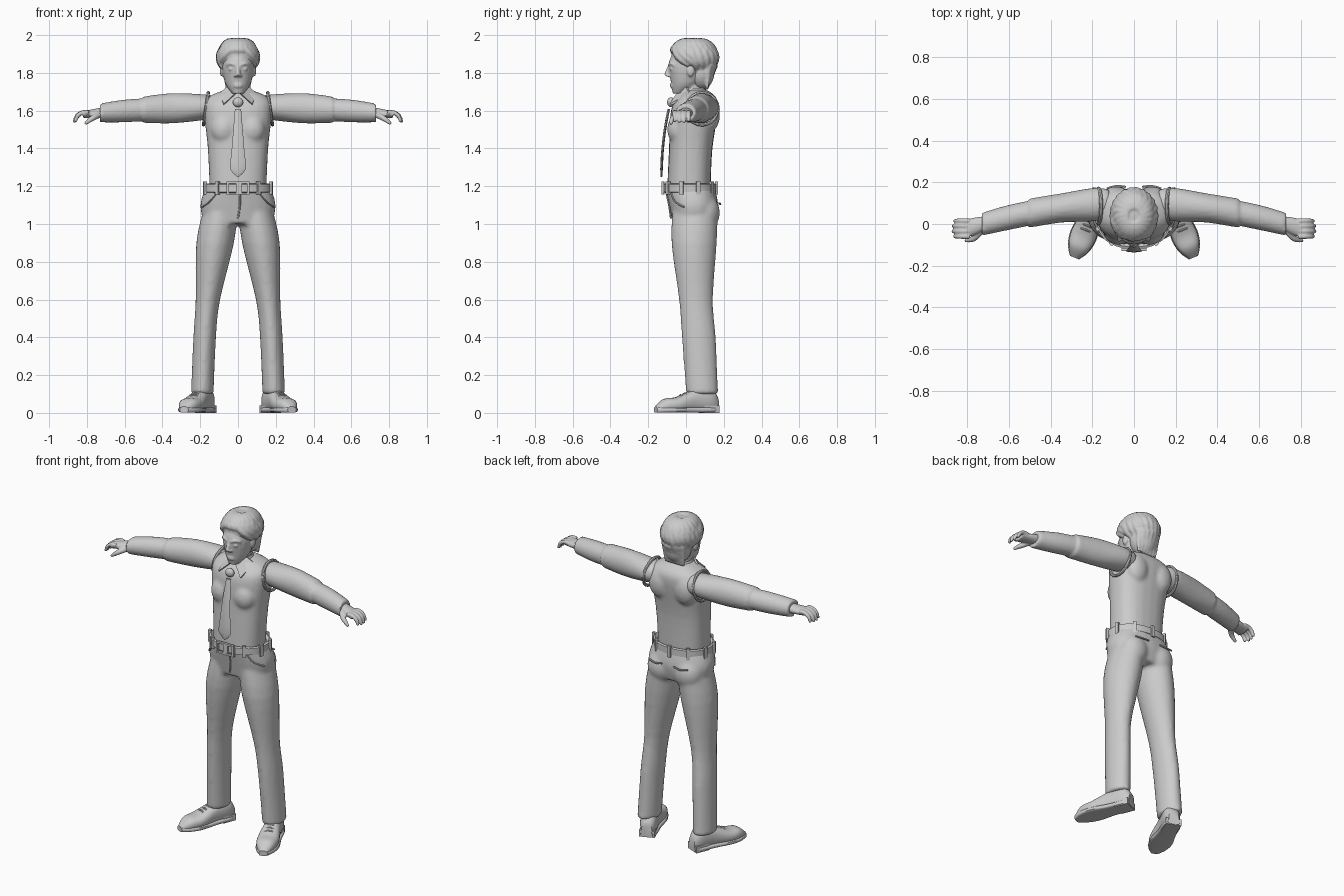
import bpy, bmesh, math, random
from math import sin, cos, pi, tau
from mathutils import Vector, Matrix

random.seed(4)
default_cube = bpy.data.objects.get("Cube")
if default_cube:
    bpy.data.objects.remove(default_cube, do_unlink=True)

tone = (0.6, 0.6, 0.6, 1)
grey = bpy.data.materials.new("plain grey")
grey.use_nodes = True
grey.diffuse_color = tone
grey.node_tree.nodes["Principled BSDF"].inputs["Base Color"].default_value = tone


def smooth_rows(rows, steps):
    """Resample a list of equal-length rows along a smooth spline."""
    rows = [Vector(row) for row in rows]
    result = []
    for i in range(len(rows) - 1):
        before, start, end = rows[max(i - 1, 0)], rows[i], rows[i + 1]
        after = rows[min(i + 2, len(rows) - 1)]
        leave, arrive = (end - before) / 2, (after - start) / 2
        for step in range(steps):
            t = step / steps
            ease = t * t * (3 - 2 * t)
            result.append(start.lerp(end, ease) + leave * (t * (1 - t) ** 2)
                          - arrive * (t * t * (1 - t)))
    return result + [rows[-1]]


def skin(bm, loops):
    """Bridge closed point loops and cap both ends."""
    rings = [[bm.verts.new(point) for point in loop] for loop in loops]
    for low, high in zip(rings, rings[1:]):
        for i in range(len(low)):
            bm.faces.new((low[i - 1], low[i], high[i], high[i - 1]))
    bm.faces.new(rings[0])
    bm.faces.new(rings[-1])


def loft(bm, axis, rows, sides=24, power=2, steps=4):
    """Each row holds a centre point and two half widths across the axis."""
    across = [Vector(unit) for unit in Matrix.Identity(3)]
    across.pop("xyz".index(axis))
    loops = []
    for row in smooth_rows(rows, steps):
        loop = []
        for k in range(sides):
            wave = cos(tau * k / sides), sin(tau * k / sides)
            point = Vector(row[:3])
            for unit, half, w in zip(across, row[3:], wave):
                point += unit * half * math.copysign(abs(w) ** (2 / power), w)
            loop.append(point)
        loops.append(loop)
    skin(bm, loops)


def upright(bm, rows, **style):
    """Centred form: each row holds height, front, back and half width."""
    loft(bm, "z", [(0, (front + back) / 2, z, half, (back - front) / 2)
                   for z, front, back, half in rows], **style)


def tube(bm, points, radii, sides=8, steps=4):
    rows = smooth_rows([(*p, r) for p, r in zip(points, radii)], steps)
    path = [Vector(row[:3]) for row in rows]
    loops = []
    for i, row in enumerate(rows):
        along = path[min(i + 1, len(path) - 1)] - path[max(i - 1, 0)]
        turn = along.to_track_quat("Z", "Y")
        loops.append([path[i] + turn @ Vector((cos(tau * k / sides), sin(tau * k / sides), 0)) * row[3]
                      for k in range(sides)])
    skin(bm, loops)


def ball(bm, centre, radii):
    place = Matrix.Translation(centre) @ Matrix.Diagonal((*radii, 1))
    bmesh.ops.create_uvsphere(bm, u_segments=20, v_segments=12, radius=1, matrix=place)


def box(bm, centre, size, turn=0):
    place = Matrix.Translation(centre) @ Matrix.Rotation(turn, 4, "Z") @ Matrix.Diagonal((*size, 1))
    bmesh.ops.create_cube(bm, size=1, matrix=place)


def both_sides(bm):
    twin = bmesh.ops.duplicate(bm, geom=bm.verts[:] + bm.edges[:] + bm.faces[:])["geom"]
    verts = [item for item in twin if isinstance(item, bmesh.types.BMVert)]
    bmesh.ops.scale(bm, vec=(-1, 1, 1), verts=verts)


def finish(name, bm, voxel=0, rounds=2):
    """Make the object; a voxel size fuses its overlapping forms."""
    bmesh.ops.recalc_face_normals(bm, faces=bm.faces[:])
    mesh = bpy.data.meshes.new(name)
    bm.to_mesh(mesh)
    bm.free()
    mesh.materials.append(grey)
    mesh.shade_smooth()
    mesh.set_sharp_from_angle(angle=math.radians(40))
    part = bpy.data.objects.new(name, mesh)
    bpy.context.collection.objects.link(part)
    if voxel:
        fuse = part.modifiers.new("fuse", "REMESH")
        fuse.mode, fuse.voxel_size, fuse.use_smooth_shade = "VOXEL", voxel, True
        soften = part.modifiers.new("soften", "SMOOTH")
        soften.factor, soften.iterations = 0.5, rounds


# Head: paired features first, then skull, neck, nose and mouth
bm = bmesh.new()
tube(bm, [(.01, -.09, 1.84), (.04, -.08, 1.85), (.06, -.06, 1.84)], [.008] * 3)
ball(bm, (.034, -.077, 1.82), (.016, .01, .008))
ball(bm, (.012, -.095, 1.785), (.01, .01, .007))
ball(bm, (.086, .025, 1.81), (.01, .02, .03))
both_sides(bm)
upright(bm, [(1.69, -.07, 0, .03), (1.75, -.08, .08, .07), (1.86, -.09, .12, .085), (1.96, -.03, .1, .05)])
tube(bm, [(0, .05, 1.62), (0, .03, 1.77)], [.055, .05], sides=16)
tube(bm, [(0, -.085, 1.84), (0, -.105, 1.785)], [.009, .014])
for z in (1.727, 1.738):
    ball(bm, (0, -.073, z), (.024, .012, .006))
finish("head", bm, .006)

# Hair: cap and nape covered by locks that follow the dome
crown = Vector((0, .04, 1.88))


def dome(turn, rise):
    return crown + Vector((cos(turn) * cos(rise) * .1, sin(turn) * cos(rise) * .12, sin(rise) * .1))


bm = bmesh.new()
ball(bm, crown, (.1, .12, .1))
ball(bm, (0, .08, 1.8), (.08, .07, .09))
swell = [.006 + .013 * sin(pi * (k + .5) / 5) for k in range(5)]
for top, end in ((1.3, .2), (.7, -.6)):
    for i in range(22):
        turn = tau * i / 22 + top
        low = end + random.uniform(-.2, .2)
        if sin(turn) < -.2:
            low = max(low, .3)
        tube(bm, [dome(turn + k / 12, top + (low - top) * k / 4) for k in range(5)], swell)
for side in (-1, 1):
    for lock in range(3):
        tube(bm, [dome(side * (k + lock) / 3 - pi / 2, .9 - k / 3) for k in range(5)], swell)
for i in range(-3, 4):
    tube(bm, [dome(pi / 2 - i / 4, -.4), (i * .02, .11, 1.71)], (.02, .006))
finish("hair", bm, .007, 1)

# Waistcoat with chest and shoulder blades
bm = bmesh.new()
ball(bm, (.075, -.04, 1.5), (.07, .06, .08))
ball(bm, (.085, .13, 1.58), (.07, .05, .09))
both_sides(bm)
upright(bm, [(1.18, -.1, .13, .15), (1.4, -.09, .14, .16), (1.6, -.08, .17, .18),
             (1.67, -.04, .16, .16), (1.71, 0, .11, .07)], power=2.5)
finish("waistcoat", bm, .011, 4)

# Armhole edging
bm = bmesh.new()
angles = [tau * k / 20 for k in range(21)]
tube(bm, [(.17 - sin(a) / 80, .085 + cos(a) * .085, 1.61 + sin(a) * .085) for a in angles],
     [.009] * len(angles), steps=1)
both_sides(bm)
finish("armhole_edges", bm)


# Sleeves follow one curve, with a fold at the elbow and a cuff at the wrist
def arm(*sections):
    return [(x, .1 - .19 * x * x, 1.62 - .06 * x * x, deep, tall) for x, deep, tall in sections]


bm = bmesh.new()
loft(bm, "x", arm((.12, .07, .06), (.2, .08, .07), (.35, .07, .08), (.5, .07, .07)))
loft(bm, "x", arm((.46, .06, .06), (.6, .06, .06), (.73, .055, .05)))
both_sides(bm)
finish("sleeves", bm, .01)

# Hands: palm, then fingers curling joint by joint
bm = bmesh.new()
loft(bm, "x", arm((.7, .03, .03), (.75, .04, .025), (.82, .045, .018)))
for finger in range(4):
    joint = Vector((.79, .015 - finger / 40, 1.59))
    joints = []
    for bend in range(4):
        joints.append(joint)
        joint = joint + Vector((cos(bend * .6), 0, -sin(bend * .6))) * (.032 + .004 * sin(finger))
    tube(bm, joints, (.013, .012, .011, .008))
tube(bm, [(.73, -.03, 1.58), (.77, -.07, 1.56), (.81, -.08, 1.53)], (.017, .015, .008))
both_sides(bm)
finish("hands", bm, .005, 1)

# Trousers: seat, legs and hips fused
bm = bmesh.new()
ball(bm, (.09, .095, 1.06), (.09, .085, .1))
loft(bm, "z", [(.19 - .085 * z * z, .065 + .022 * cos(3.6 * z), z, wide, deep) for z, wide, deep in (
    (1.1, .09, .12), (.9, .1, .12), (.6, .065, .09), (.4, .06, .09), (.1, .06, .085))], power=1.9)
both_sides(bm)
upright(bm, [(1.2, -.11, .15, .17), (1.1, -.09, .17, .2), (1, -.07, .15, .18)], power=2.3)
finish("trousers", bm, .012, 4)

# Pocket seams and fly
bm = bmesh.new()
seam = [.005] * 3
tube(bm, [(.11, -.08, 1.17), (.15, -.06, 1.12), (.19, -.01, 1.09)], seam)
tube(bm, [(.04, .178, 1.11), (.085, .182, 1.105), (.13, .17, 1.11)], seam)
both_sides(bm)
tube(bm, [(.01, -.105, 1.17), (.01, -.09, 1.1), (0, -.08, 1.03)], seam)
finish("trouser_seams", bm)

# Belt, loops and buckle
waist = 1.19
bm = bmesh.new()
upright(bm, [(waist + lift, -.12 - edge, .16 + edge, .18 + edge) for lift, edge in (
    (-.025, -.01), (-.02, 0), (.02, 0), (.025, -.01), (0, -.03))], sides=40, power=2.2, steps=1)
finish("belt", bm)
bm = bmesh.new()
for k in range(10):
    turn = tau * (k + .5) / 10
    box(bm, (cos(turn) * .184, .02 + sin(turn) * .142, waist), (.016, .02, .07), turn)
finish("belt_loops", bm)
bm = bmesh.new()
for side in (-1, 1):
    box(bm, (side * .054, -.123, waist), (.012, .014, .07))
    box(bm, (0, -.123, waist + side * .03), (.11, .014, .01))
box(bm, (.015, -.123, waist), (.01, .012, .06))
finish("buckle", bm)

# Collar band and folded points
bm = bmesh.new()
upright(bm, [(1.66, -.04, .13, .085), (1.72, -.02, .1, .06), (1.71, 0, .09, .05)], steps=2)
finish("collar_band", bm)
bm = bmesh.new()
flap = [Vector(p) for p in ((.01, -.035, 1.69), (.06, .01, 1.72), (.1, .03, 1.685), (.075, -.075, 1.63))]
skin(bm, [flap, [corner + Vector((0, -.012, .006)) for corner in flap]])
both_sides(bm)
finish("collar_points", bm)

# Tie: the blade hangs in a curve and narrows up to the knot
bm = bmesh.new()
ball(bm, (0, -.08, 1.645), (.028, .02, .026))
tip = 1.25
drops = [.04 + k * .08 for k in range(5)]
blade = [(0, -.13 + .3 * d * d, tip + d, .045 - d * .08, .007) for d in drops]
loft(bm, "z", [(0, -.13, tip, .004, .004)] + blade, sides=8, power=1.6, steps=2)
finish("tie", bm)

# Shoes: upper, sole with the same outline, heel and laces, toes turned out
bm = bmesh.new()
outline = ((.09, .08, .03), (.05, .13, .047), (-.04, .12, .05), (-.14, .08, .062), (-.21, .07, .05), (-.26, .03, .02))
loft(bm, "y", [(0, y, tall / 2 + .004, wide, tall / 2) for y, tall, wide in outline], power=2.4)
loft(bm, "y", [(0, y, .016, wide + .004, .014) for y, tall, wide in outline], power=4)
box(bm, (0, .045, .02), (.09, .085, .04))
for k in range(4):
    y, z = -.05 - k / 45, .12 - k / 120
    tube(bm, [(-.03, y, z - .012), (0, y, z), (.03, y, z - .012)], seam)
place = Matrix.Translation((.188, .08, 0)) @ Matrix.Rotation(math.radians(22), 4, "Z")
bmesh.ops.transform(bm, verts=bm.verts[:], matrix=place)
both_sides(bm)
finish("shoes", bm)
